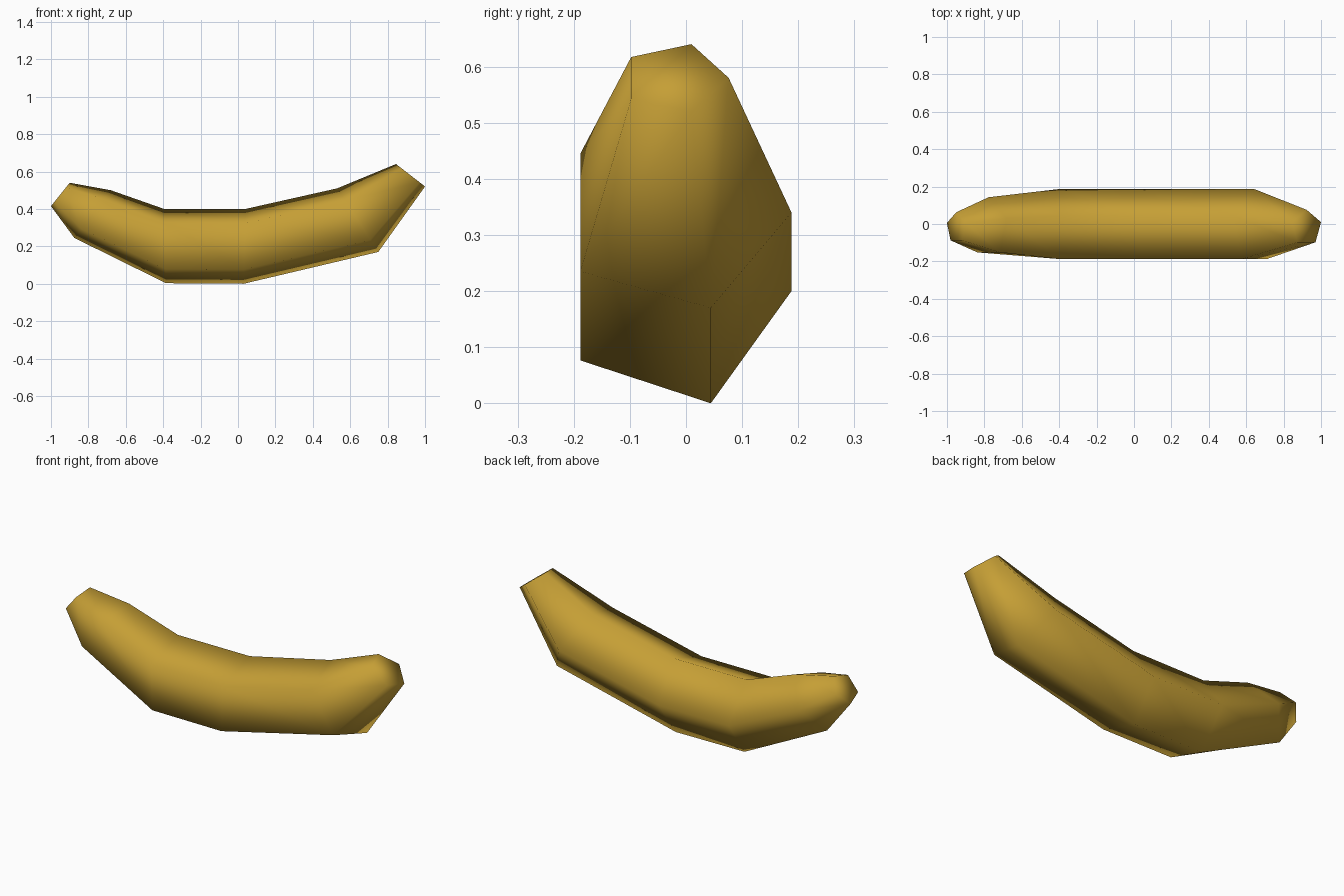
import bpy, bmesh, math

if "Cube" in bpy.data.objects:
    bpy.data.objects.remove(bpy.data.objects["Cube"])

SIDES = 5
Y0 = -0.02  # offset of the pentagon centre so the bounds are centred

# Each ring: top corner (x, z), bottom corner (x, z), radius in y
rings = [
    ((-0.90, 0.54), (-1.00, 0.415), 0.083),
    ((-0.68, 0.50), (-0.875, 0.245), 0.163),
    ((-0.395, 0.40), (-0.385, 0.003), 0.208),
    ((0.04, 0.40), (0.03, 0.0), 0.208),
    ((0.53, 0.51), (0.75, 0.17), 0.208),
    ((0.845, 0.64), (1.00, 0.52), 0.096),
]

skin = bpy.data.materials.new("banana yellow")
skin.diffuse_color = (0.56, 0.345, 0.036, 1)
skin.use_nodes = True
skin.node_tree.nodes["Principled BSDF"].inputs["Base Color"].default_value = skin.diffuse_color

# Fruit body: pentagonal tube through the tilted rings, closed at both ends
bm = bmesh.new()
loops = []
for top, bottom, ry in rings:
    cx, cz = (top[0] + bottom[0]) / 2, (top[1] + bottom[1]) / 2
    s72 = math.sin(math.tau / SIDES)
    ux, uz = (top[0] - cx) / s72, (top[1] - cz) / s72
    loop = []
    for i in range(SIDES):
        a = math.tau * i / SIDES
        s = math.sin(a)
        loop.append(bm.verts.new((cx + ux * s, Y0 + ry * math.cos(a), cz + uz * s)))
    loops.append(loop)

for a, b in zip(loops, loops[1:]):
    for i in range(SIDES):
        j = (i + 1) % SIDES
        bm.faces.new((a[i], a[j], b[j], b[i]))
bm.faces.new(loops[0])
bm.faces.new(loops[-1])
bmesh.ops.recalc_face_normals(bm, faces=bm.faces)
for f in bm.faces:
    f.smooth = True

mesh = bpy.data.meshes.new("banana")
bm.to_mesh(mesh)
bm.free()
mesh.materials.append(skin)
bpy.context.collection.objects.link(bpy.data.objects.new("banana", mesh))
